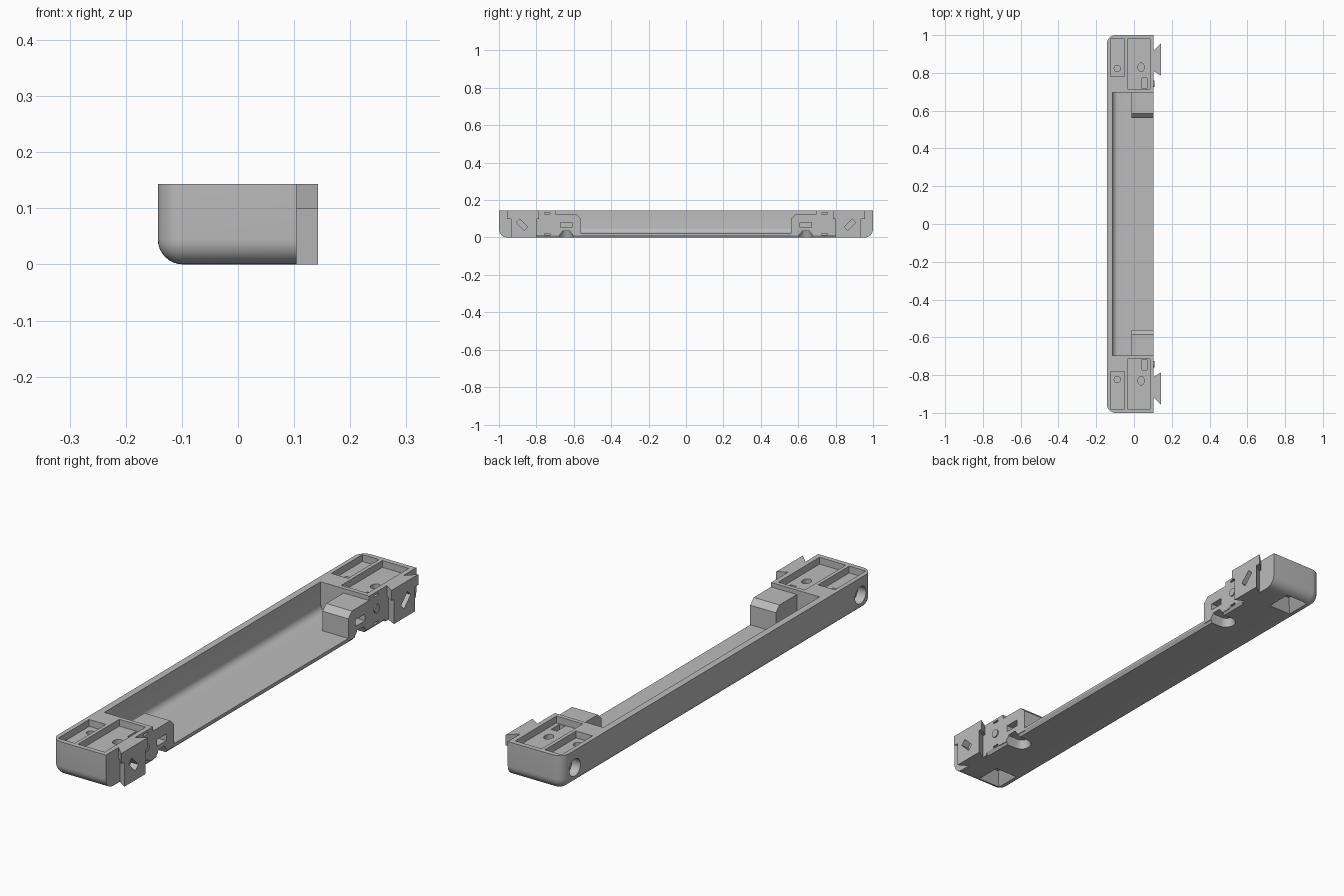
import bpy, bmesh, math

cube = bpy.data.objects.get("Cube")
if cube:
    bpy.data.objects.remove(cube)

grey = bpy.data.materials.new("plain_grey")
grey.use_nodes = True
colour = (0.5, 0.5, 0.5, 1)
grey.diffuse_color = colour
grey.node_tree.nodes["Principled BSDF"].inputs["Base Color"].default_value = colour

LEFT, FACE, TIP, TOP = -0.143, 0.104, 0.143, 0.143
FLOOR = 0.022
ROUND = 0.045


def rect(u0, u1, v0, v1):
    return [(u0, v0), (u1, v0), (u1, v1), (u0, v1)]


def circle(u, v, r, n=24):
    return [(u + r * math.cos(2 * math.pi * i / n),
             v + r * math.sin(2 * math.pi * i / n)) for i in range(n)]


def link(name, bm):
    bmesh.ops.recalc_face_normals(bm, faces=bm.faces)
    mesh = bpy.data.meshes.new(name)
    bm.to_mesh(mesh)
    bm.free()
    mesh.materials.append(grey)
    ob = bpy.data.objects.new(name, mesh)
    bpy.context.collection.objects.link(ob)
    return ob


def prism(name, points, axis, a, b, side=1, taper=1.0):
    """Extrude a 2D outline along an axis from a to b; side mirrors it in y."""
    bm = bmesh.new()
    cu = sum(p[0] for p in points) / len(points)
    cv = sum(p[1] for p in points) / len(points)
    rings = []
    for w, k in ((a, 1.0), (b, taper)):
        ring = []
        for u, v in points:
            u, v = cu + (u - cu) * k, cv + (v - cv) * k
            x, y, z = {"x": (w, u, v), "y": (u, w, v), "z": (u, v, w)}[axis]
            ring.append(bm.verts.new((x, y * side, z)))
        rings.append(ring)
        bm.faces.new(ring)
    n = len(points)
    for i in range(n):
        j = (i + 1) % n
        bm.faces.new((rings[0][i], rings[0][j], rings[1][j], rings[1][i]))
    return link(name, bm)


def combine(operation, tool):
    """Apply a boolean to the tray and remove the tool."""
    mod = tray.modifiers.new("shape", 'BOOLEAN')
    mod.operation = operation
    mod.solver = 'EXACT'
    mod.object = tool
    bpy.context.view_layer.objects.active = tray
    bpy.ops.object.modifier_apply(modifier=mod.name)
    bpy.data.objects.remove(tool)


def add(*args, **kw):
    combine('UNION', prism(*args, **kw))


def cut(*args, **kw):
    combine('DIFFERENCE', prism(*args, **kw))


# Long body with rounded back corners and rounded lower rim
tray = prism("tray_body", rect(LEFT, FACE, -1, 1), "z", 0, TOP)
bm = bmesh.new()
bm.from_mesh(tray.data)
edges = []
for e in bm.edges:
    mid = (e.verts[0].co + e.verts[1].co) / 2
    upright = abs(e.verts[0].co.z - e.verts[1].co.z) > 0.01
    if mid.x < FACE - 0.01 and (upright or mid.z < 0.01):
        edges.append(e)
bmesh.ops.bevel(bm, geom=edges, offset=ROUND, segments=8, profile=0.5,
                affect='EDGES', clamp_overlap=True)
bm.to_mesh(tray.data)
bm.free()

# Open trough with a filleted inner corner
r, wall = 0.03, -0.115
fillet = [(wall + r - r * math.cos(t), FLOOR + r - r * math.sin(t))
          for t in (math.pi / 2 * i / 6 for i in range(7))]
cut("trough", [(wall, 0.2)] + fillet + [(0.2, FLOOR), (0.2, 0.2)], "y", -0.697, 0.697)

# Chamfer under the open edge
cut("edge_chamfer", [(FACE - 0.01, -0.001), (0.12, -0.001), (0.12, 0.014), (FACE, 0.014)],
    "y", -0.8, 0.8)

for s in (1, -1):
    # Blocks at the trough ends, with a sloped inner top
    add("end_block", [(0.72, 0.01), (0.562, 0.01), (0.562, 0.102),
                      (0.585, 0.125), (0.72, 0.125)], "x", -0.012, FACE, side=s)
    # Dovetail connectors, flared at the top
    add("dovetail", [(0.09, 0.82), (FACE, 0.82), (TIP, 0.8),
                     (TIP, 0.936), (FACE, 0.91), (0.09, 0.91)], "z", 0, 0.12, side=s)
    add("dovetail_flare", [(0.09, 0.81), (FACE, 0.81), (TIP, 0.785),
                           (TIP, 0.957), (FACE, 0.918), (0.09, 0.918)],
        "z", 0.1, TOP, side=s)
    # Round peg between the dovetail and the block
    add("peg", circle(0.742, 0.075, 0.017), "x", 0.09, 0.109, side=s)

    # Top pockets with their holes
    cut("narrow_pocket", rect(-0.125, -0.05, 0.78, 0.98), "z", 0.115, 0.2, side=s)
    cut("narrow_hole", circle(-0.088, 0.823, 0.017), "z", 0.06, 0.2, side=s)
    cut("wide_pocket", rect(-0.035, 0.084, 0.715, 0.98), "z", 0.115, 0.2, side=s)
    cut("wide_hole", [(u, 0.83 + (v - 0.83) * 1.3) for u, v in circle(0.038, 0.83, 0.017)],
        "z", 0.05, 0.2, side=s)
    cut("square_hole", rect(0.042, 0.068, 0.718, 0.772), "z", 0.05, 0.2, side=s)

    # Slots and notches in the open side
    cut("block_slot", rect(0.61, 0.67, 0.053, 0.08), "x", 0.07, 0.2, side=s)
    for z0, z1 in ((0.013, 0.022), (0.126, 0.134)):
        cut("notch", rect(0.727, 0.757, z0, z1), "x", 0.094, 0.2, side=s)
    c = math.sqrt(0.5)
    slot = [(0.877 + (u - v) * c, 0.068 + (u + v) * c)
            for u, v in rect(-0.03, 0.03, -0.014, 0.014)]
    cut("slanted_slot", slot, "x", 0.11, 0.2, side=s)

    # Finger notch in the lower edge
    notch = [(0.12, 0.6), (0.12, 0.68)] + [
        (0.055 + 0.04 * math.cos(t), 0.64 + 0.04 * math.sin(t))
        for t in (math.pi / 2 + math.pi * i / 10 for i in range(11))]
    cut("finger_notch", notch, "z", -0.001, 0.034, side=s, taper=0.65)
    cut("finger_opening", [(0.6, -0.001), (0.68, -0.001), (0.66, 0.034), (0.62, 0.034)],
        "x", 0.07, 0.2, side=s)

    # Tapered socket underneath and round hole in the back wall
    cut("foot_socket", rect(-0.1, 0.005, 0.855, 0.965), "z", -0.001, 0.05,
        side=s, taper=0.4)
    cut("back_hole", circle(0.92, 0.072, 0.035, 32), "x", -0.2, -0.105, side=s)

# Smooth curved surfaces, keep hard edges
bpy.ops.object.select_all(action='DESELECT')
tray.select_set(True)
bpy.context.view_layer.objects.active = tray
bpy.ops.object.shade_smooth_by_angle(angle=math.radians(30))
